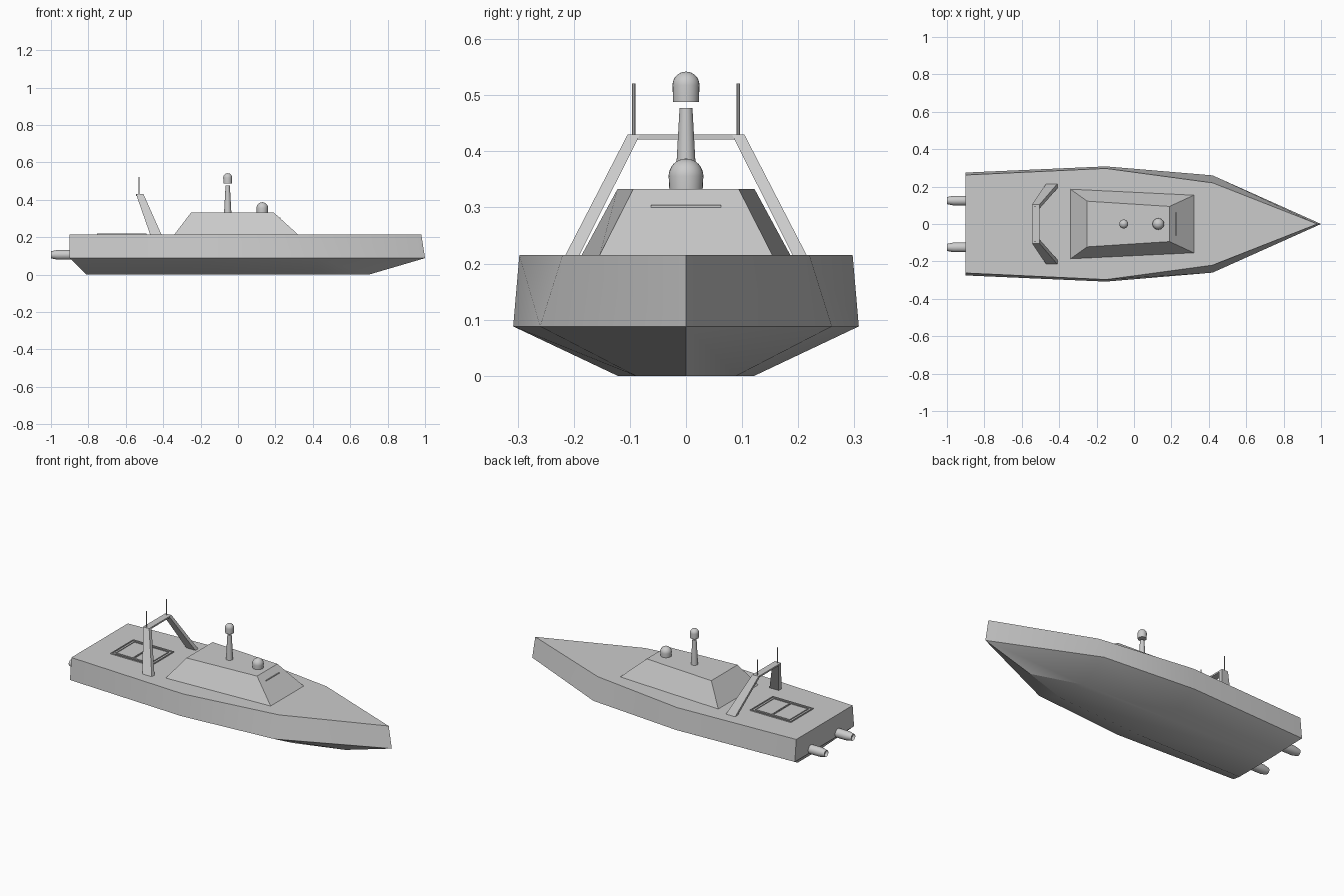
import bpy, bmesh, math
from mathutils import Vector

if "Cube" in bpy.data.objects:
    bpy.data.objects.remove(bpy.data.objects["Cube"], do_unlink=True)

grey = bpy.data.materials.new("hull grey")
grey.use_nodes = True
grey.diffuse_color = (0.6, 0.6, 0.6, 1)
grey.node_tree.nodes["Principled BSDF"].inputs["Base Color"].default_value = (0.6, 0.6, 0.6, 1)


def loft(name, rings, smooth=True):
    """Skin a stack of closed rings and cap both ends."""
    bm = bmesh.new()
    loops = [[bm.verts.new(p) for p in ring] for ring in rings]
    n = len(loops[0])
    for a, b in zip(loops, loops[1:]):
        for i in range(n):
            j = (i + 1) % n
            bm.faces.new((a[i], a[j], b[j], b[i]))
    bm.faces.new(loops[0][::-1])
    bm.faces.new(loops[-1])
    bmesh.ops.recalc_face_normals(bm, faces=bm.faces[:])
    mesh = bpy.data.meshes.new(name)
    bm.to_mesh(mesh)
    bm.free()
    obj = bpy.data.objects.new(name, mesh)
    bpy.context.collection.objects.link(obj)
    mesh.materials.append(grey)
    if smooth:
        bpy.ops.object.select_all(action="DESELECT")
        obj.select_set(True)
        bpy.context.view_layer.objects.active = obj
        bpy.ops.object.shade_smooth_by_angle(angle=math.radians(30))
    return obj


def rect(x0, x1, y0, y1, z):
    return [(x0, y0, z), (x1, y0, z), (x1, y1, z), (x0, y1, z)]


def box(name, x, y, z):
    return loft(name, [rect(*x, *y, z[0]), rect(*x, *y, z[1])], False)


def turned(name, origin, profile, axis="Z", sides=24):
    """Round part from (radius, distance along axis) pairs."""
    rings = []
    for r, h in profile:
        ring = []
        for i in range(sides):
            a = 2 * math.pi * i / sides
            u, v = r * math.cos(a), r * math.sin(a)
            ring.append(Vector(origin) + Vector((u, v, h) if axis == "Z" else (h, u, v)))
        rings.append(ring)
    return loft(name, rings)


def dome(name, origin, r, wall):
    arc = [(r * math.cos(a), wall + r * math.sin(a))
           for a in (math.radians(d) for d in range(0, 90, 11))]
    return turned(name, origin, [(r * 0.96, 0)] + arc)


# Hull: bottom, chine and deck outlines, mirrored about the centreline
def outline(half, bow, z):
    port = [(x, y, z) for x, y in half]
    return port + [(bow, 0, z)] + [(x, -y, z) for x, y in half[::-1]]


DECK = 0.215
loft("hull", [
    outline([(-0.81, 0.12), (-0.15, 0.122), (0.42, 0.09)], 0.70, 0),
    outline([(-0.90, 0.275), (-0.15, 0.308), (0.42, 0.26)], 1.0, 0.088),
    outline([(-0.90, 0.262), (-0.15, 0.297), (0.42, 0.22)], 0.98, DECK)])

# Cabin, narrower toward the bow
ROOF = 0.333
loft("cabin", [
    [(-0.34, 0.186, DECK), (0.32, 0.154, DECK), (0.32, -0.154, DECK), (-0.34, -0.186, DECK)],
    [(-0.25, 0.122, ROOF), (0.19, 0.094, ROOF), (0.19, -0.094, ROOF), (-0.25, -0.122, ROOF)]], False)
box("window_slit", (0.215, 0.226), (-0.062, 0.062), (0.300, 0.304))

# Roof sensors
dome("roof_dome", (0.13, 0, ROOF), 0.031, 0.023)
turned("mast", (-0.055, 0, ROOF), [(0.0195, 0), (0.0115, 0.144)])
dome("mast_dome", (-0.055, 0, 0.488), 0.024, 0.03)

# Raked arch with antennas, and the stern water jets
for side, s in (("left", 1), ("right", -1)):
    loft(side + "_arch_leg", [rect(-0.47, -0.41, s * 0.190, s * 0.215, DECK),
                              rect(-0.545, -0.505, s * 0.082, s * 0.104, 0.43)], False)
    turned(side + "_antenna", (-0.53, s * 0.093, 0.425), [(0.003, 0), (0.003, 0.096)], sides=8)
    turned(side + "_water_jet", (0, s * 0.125, 0.106),
           [(0.014, -0.985), (0.019, -1.0), (0.026, -0.965), (0.026, -0.89)], "X")
box("arch_crossbar", (-0.545, -0.505), (-0.09, 0.09), (0.421, 0.43))

# Aft deck hatch: double rim, centre seam and two panels
for name, x0, x1, y, w in (("outer", -0.755, -0.49, 0.105, 0.005), ("inner", -0.735, -0.51, 0.087, 0.004)):
    z = (DECK, DECK + 0.006)
    for s in (1, -1):
        box(name + "_hatch_side", (x0, x1), sorted((s * y, s * (y - w))), z)
    for x in (x0, x1 - w):
        box(name + "_hatch_end", (x, x + w), (-y, y), z)
for x in (-0.626, -0.618):
    box("hatch_seam", (x, x + 0.003), (-0.087, 0.087), (DECK, DECK + 0.006))
for x in ((-0.731, -0.626), (-0.615, -0.514)):
    box("hatch_panel", x, (-0.083, 0.083), (DECK, DECK + 0.003))
